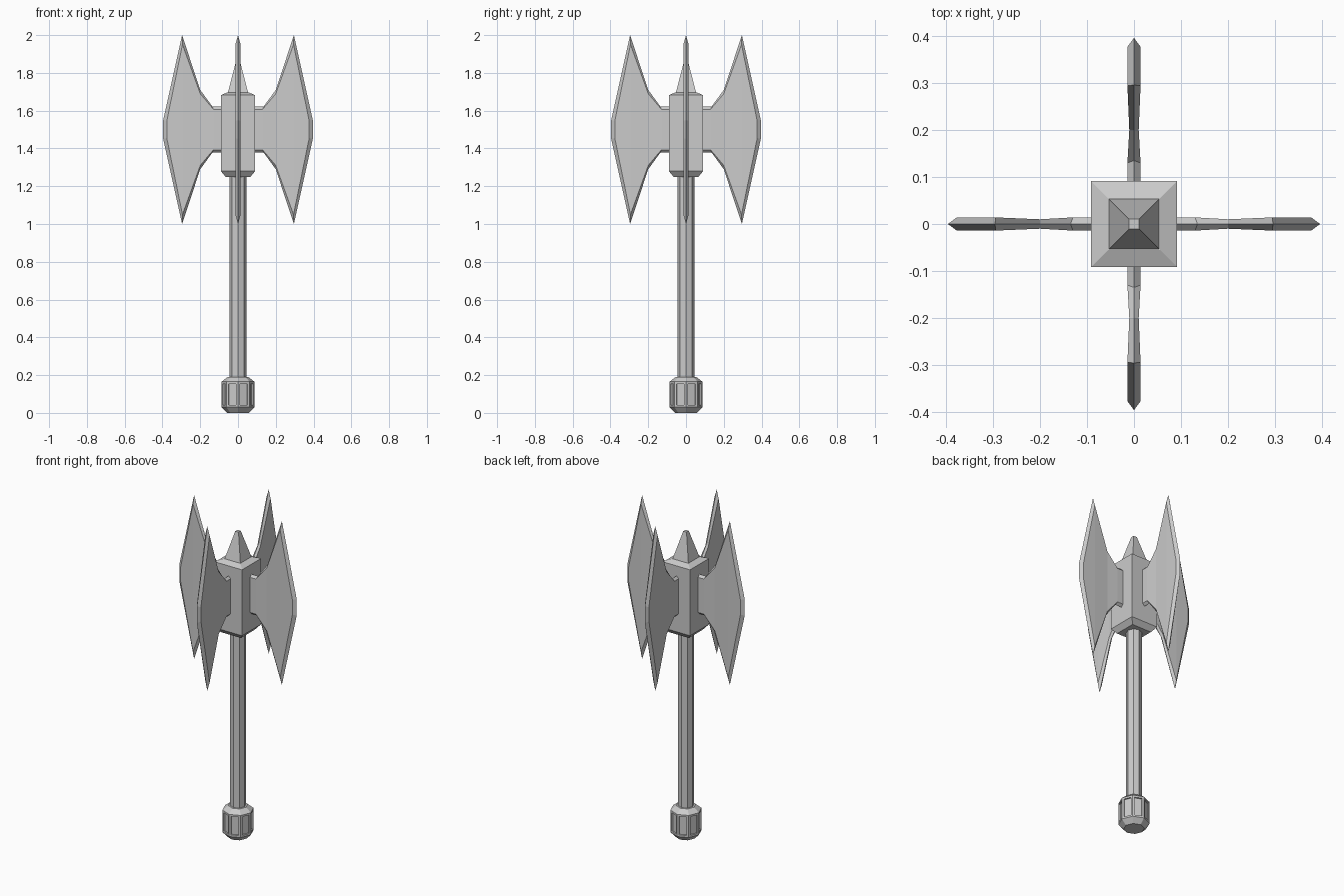
import bpy, bmesh
from math import pi, cos, sin, sqrt

if "Cube" in bpy.data.objects:
    bpy.data.objects.remove(bpy.data.objects["Cube"])


def finish(bm, name):
    bmesh.ops.recalc_face_normals(bm, faces=bm.faces)
    mesh = bpy.data.meshes.new(name)
    bm.to_mesh(mesh)
    bm.free()
    obj = bpy.data.objects.new(name, mesh)
    bpy.context.collection.objects.link(obj)
    return obj


def loft(profile, sides, turn=0.0):
    """Stack n-sided rings from (radius, z) pairs and cap both ends."""
    bm = bmesh.new()
    rings = [[bm.verts.new((r * cos(turn + 2 * pi * i / sides),
                            r * sin(turn + 2 * pi * i / sides), z))
              for i in range(sides)] for r, z in profile]
    for a, b in zip(rings, rings[1:]):
        for i in range(sides):
            j = (i + 1) % sides
            bm.faces.new((a[i], a[j], b[j], b[i]))
    bm.faces.new(rings[0][::-1])
    bm.faces.new(rings[-1])
    bmesh.ops.recalc_face_normals(bm, faces=bm.faces)
    return bm


def square(profile):
    return loft([(h * sqrt(2), z) for h, z in profile], 4, pi / 4)


# Octagonal shaft
finish(loft([(0.044, 0.17), (0.044, 1.27)], 8), "shaft")

# Octagonal pommel with a recessed panel on each side
bm = loft([(0.058, 0.0), (0.087, 0.03), (0.087, 0.165), (0.055, 0.19)], 8)
bm.normal_update()
panels = [f for f in bm.faces if abs(f.normal.z) < 0.01]
bmesh.ops.inset_individual(bm, faces=panels, thickness=0.016)
bmesh.ops.inset_individual(bm, faces=panels, thickness=0.001, depth=-0.008)
finish(bm, "pommel")

# Square head block with chamfered ends, and top spike
finish(square([(0.066, 1.25), (0.091, 1.28), (0.091, 1.682), (0.055, 1.697)]), "head_block")
finish(square([(0.055, 1.69), (0.011, 1.86)]), "top_spike")

# Blade columns: (x, half height) of the sharp rim, (x, half height, half thickness) of the cheek
MID_Z = 1.5
RIM = [(0.08, 0.121), (0.135, 0.121), (0.2, 0.21), (0.296, 0.5), (0.396, 0.05)]
CHEEK = [(0.08, 0.107, 0.014), (0.13, 0.107, 0.014), (0.2, 0.19, 0.01),
         (0.294, 0.45, 0.014), (0.377, 0.045, 0.014)]


def blade(name, angle):
    bm = bmesh.new()
    n = len(RIM)

    def loop(points):
        pts = [(x, y, MID_Z + h) for x, y, h in points]
        pts += [(x, y, MID_Z - h) for x, y, h in reversed(points)]
        return [bm.verts.new(p) for p in pts]

    rim = loop([(x, 0, h) for x, h in RIM])
    cheeks = [loop([(x, s * t, h) for x, h, t in CHEEK]) for s in (-1, 1)]
    for c in cheeks:
        for i in range(n - 1):
            bm.faces.new((c[i], c[i + 1], c[-i - 2], c[-i - 1]))
        for i in range(2 * n - 1):
            bm.faces.new((rim[i], rim[i + 1], c[i + 1], c[i]))
    a, b = cheeks
    bm.faces.new((rim[0], a[0], a[-1], rim[-1], b[-1], b[0]))
    obj = finish(bm, name)
    obj.rotation_euler.z = angle


# Four blades around the head
for k, side in enumerate(("right", "back", "left", "front")):
    blade(side + "_blade", k * pi / 2)
